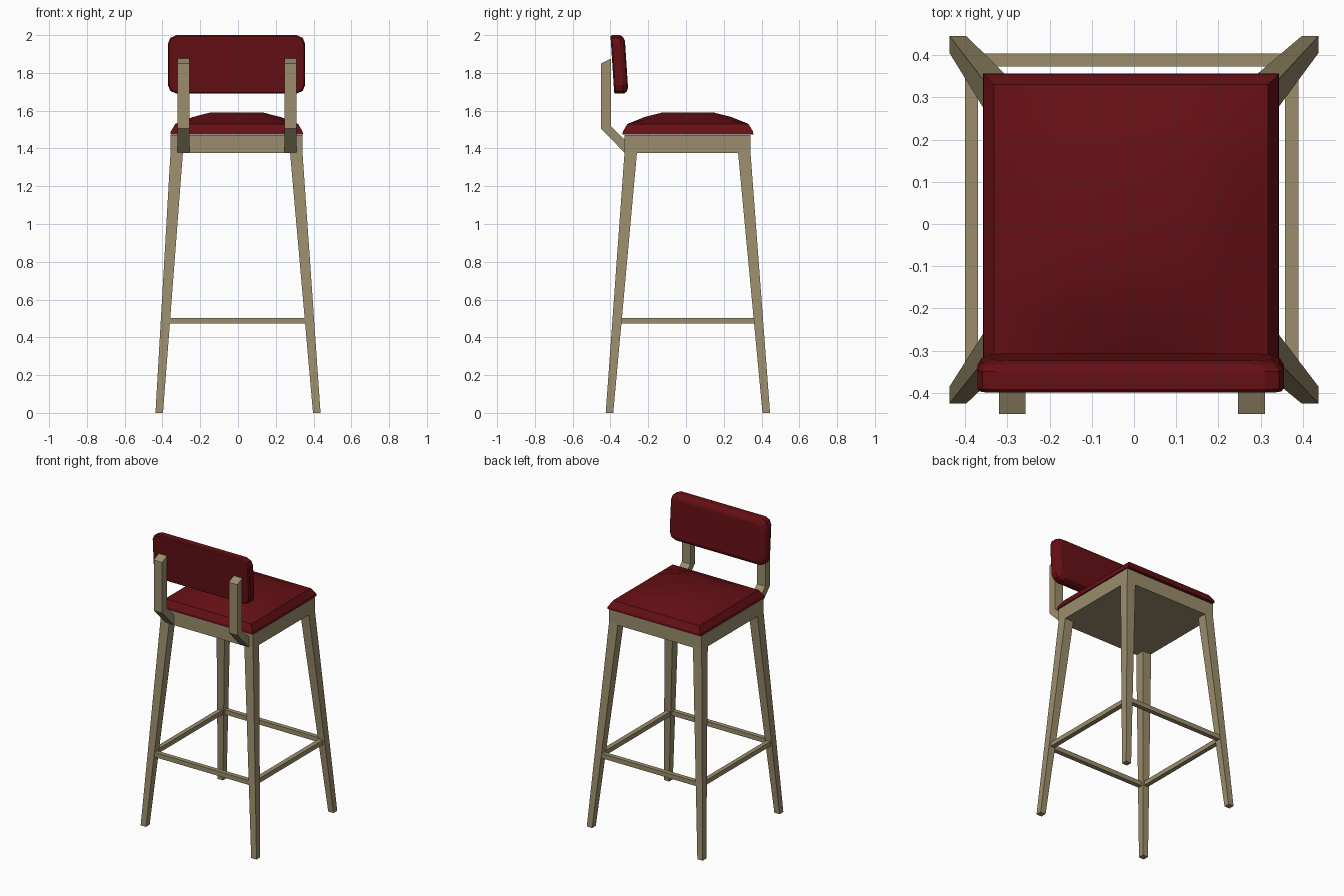
import bpy, bmesh

if "Cube" in bpy.data.objects:
    bpy.data.objects.remove(bpy.data.objects["Cube"])

def material(name, color):
    m = bpy.data.materials.new(name)
    m.diffuse_color = color
    m.use_nodes = True
    m.node_tree.nodes["Principled BSDF"].inputs["Base Color"].default_value = m.diffuse_color
    return m

WOOD = material("wood", (0.33, 0.27, 0.15, 1))
RED = material("red_fabric", (0.13, 0.005, 0.007, 1))

def loft(name, rings, mat, open_end=False):
    """Skin a stack of equal-length rings and cap both ends."""
    bm = bmesh.new()
    vs = [[bm.verts.new(p) for p in r] for r in rings]
    n = len(rings[0])
    for a, b in zip(vs, vs[1:]):
        for i in range(n):
            bm.faces.new((a[i], a[(i + 1) % n], b[(i + 1) % n], b[i]))
    bm.faces.new(vs[0][::-1])
    if not open_end:
        bm.faces.new(vs[-1])
    return finish(name, bm, mat)

def finish(name, bm, mat):
    bmesh.ops.remove_doubles(bm, verts=bm.verts, dist=1e-5)
    bmesh.ops.recalc_face_normals(bm, faces=bm.faces)
    me = bpy.data.meshes.new(name)
    bm.to_mesh(me)
    bm.free()
    me.materials.append(mat)
    ob = bpy.data.objects.new(name, me)
    bpy.context.collection.objects.link(ob)
    return ob

def rect(x0, x1, y0, y1, z):
    return [(x0, y0, z), (x1, y0, z), (x1, y1, z), (x0, y1, z)]

def box(name, x0, x1, y0, y1, z0, z1, mat):
    return loft(name, [rect(x0, x1, y0, y1, z0), rect(x0, x1, y0, y1, z1)], mat)

# Splayed, tapered legs
for sx, side in ((-1, "left"), (1, "right")):
    for sy, end in ((-1, "back"), (1, "front")):
        def foot(cx, cy, hx, hy, w, z):
            x, y = cx + sx * hx, cy + sy * hy
            return rect(x, x - sx * w, y, y - sy * w, z)
        loft(f"{end}_{side}_leg", [foot(0, 0.01, 0.437, 0.435, 0.04, 0),
                                   foot(-0.008, 0.008, 0.349, 0.333, 0.066, 1.385)], WOOD)

# Seat frame
box("seat_frame", -0.357, 0.341, -0.325, 0.341, 1.375, 1.47, WOOD)

# Footrest rails
Z0, Z1 = 0.472, 0.503
box("left_rail", -0.40, -0.37, -0.375, 0.395, Z0, Z1, WOOD)
box("right_rail", 0.358, 0.39, -0.375, 0.395, Z0, Z1, WOOD)
box("back_rail", -0.39, 0.38, -0.387, -0.356, Z0, Z1, WOOD)
box("front_rail", -0.39, 0.38, 0.373, 0.404, Z0, Z1, WOOD)

# Bent backrest supports
prof = [(-0.323, 1.375), (-0.45, 1.505), (-0.45, 1.85),
        (-0.398, 1.875), (-0.398, 1.518), (-0.323, 1.445)]
for name, x0, x1 in (("left_support", -0.32, -0.257), ("right_support", 0.246, 0.31)):
    loft(name, [[(x, y, z) for y, z in prof] for x in (x0, x1)], WOOD)

# Seat cushion: bevelled sides with a domed top
X0, X1, Y0, Y1 = -0.358, 0.344, -0.336, 0.357
IN = 0.026
seat_rings = [rect(X0 + d, X1 - d, Y0 + d, Y1 - d, z)
              for d, z in ((0, 1.475), (0.002, 1.49), (IN, 1.53))]
seat = loft("seat_cushion", seat_rings, RED, open_end=True)
steps = [(-1, 0), (-0.72, 0.6), (-0.43, 1), (0, 1), (0.43, 1), (0.72, 0.6), (1, 0)]
bm = bmesh.new()
cx, cy = (X0 + X1) / 2, (Y0 + Y1) / 2
hx, hy = (X1 - X0) / 2 - IN, (Y1 - Y0) / 2 - IN
grid = [[bm.verts.new((cx + u * hx, cy + v * hy, 1.53 + 0.06 * f * g))
         for v, g in steps] for u, f in steps]
for a, b in zip(grid, grid[1:]):
    for i in range(len(a) - 1):
        bm.faces.new((a[i], b[i], b[i + 1], a[i + 1]))
for f in bm.faces:
    f.smooth = True
    f.normal_update()
    if f.normal.z < 0:
        f.normal_flip()
me = bpy.data.meshes.new("seat_top")
bm.to_mesh(me)
bm.free()
me.materials.append(RED)
bpy.context.collection.objects.link(bpy.data.objects.new("seat_top", me))

# Backrest pad: rounded-corner slab, softened front edge, leaning back
def pad_ring(t, d):
    w, h, c = 0.363 - d, 0.155 - d, 0.045
    corner = [(w, h - c), (w - 0.012, h - 0.015), (w - c, h)]
    pts = corner + [(-x, z) for x, z in corner[::-1]]
    pts += [(-x, -z) for x, z in corner] + [(x, -z) for x, z in corner[::-1]]
    return [(x - 0.008, -0.39 + t - 0.065 * z, 1.845 + z) for x, z in pts]

loft("backrest_pad", [pad_ring(t, d) for t, d in
                      ((0, 0.006), (0.008, 0), (0.05, 0), (0.066, 0.01), (0.075, 0.03))], RED)
